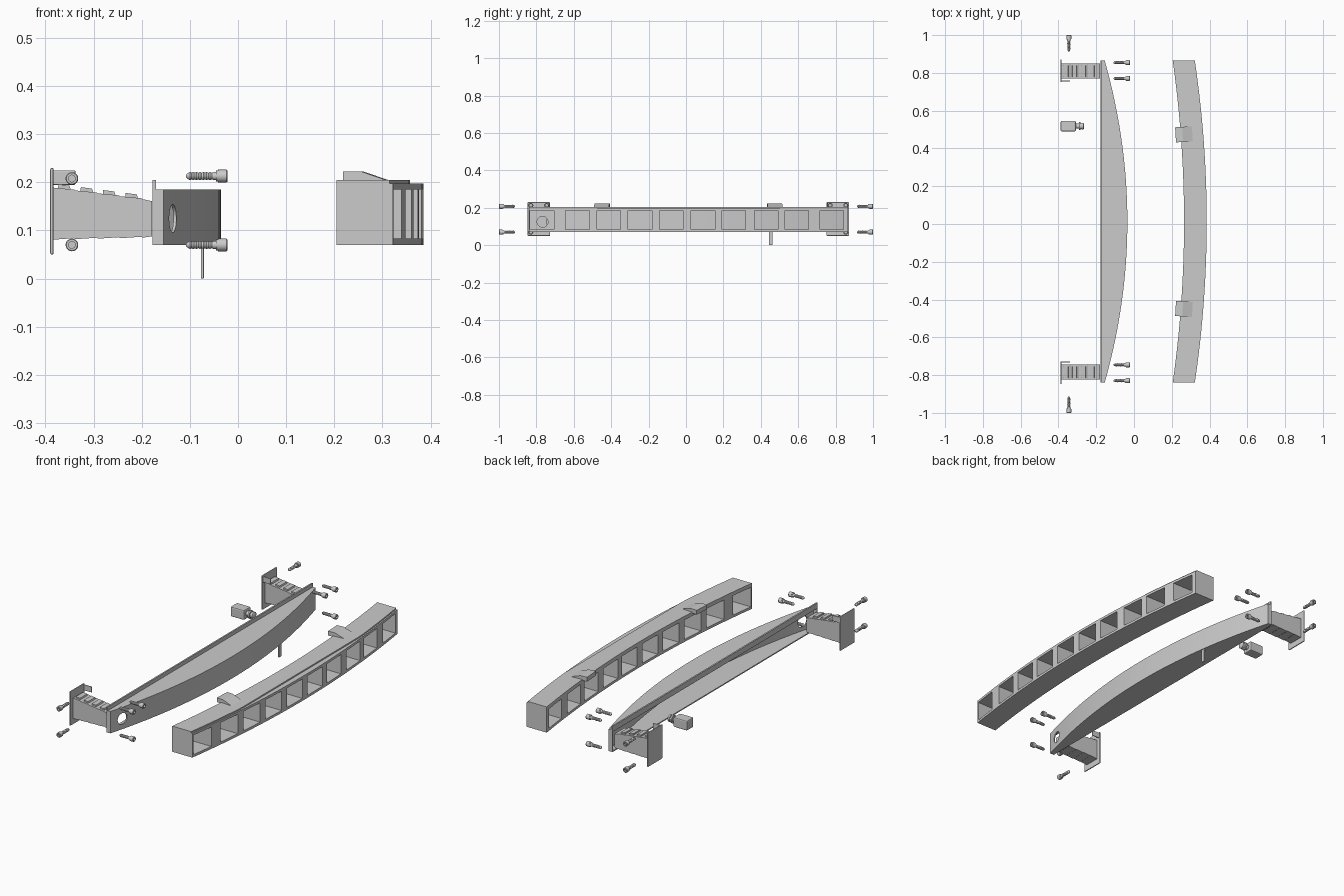
import bpy, bmesh, math
from mathutils import Matrix, Vector

if "Cube" in bpy.data.objects:
    bpy.data.objects.remove(bpy.data.objects["Cube"])

C = 0.0125                      # symmetry line of the assembly along y


def finish(name, bm):
    bmesh.ops.recalc_face_normals(bm, faces=bm.faces)
    me = bpy.data.meshes.new(name)
    bm.to_mesh(me)
    bm.free()
    ob = bpy.data.objects.new(name, me)
    bpy.context.collection.objects.link(ob)
    return ob


def prism(name, pts, a, b, axis='z'):
    """Extrude a 2D outline from a to b (outline is xy for z, xz for y)."""
    bm = bmesh.new()
    put = (lambda p, w: (p[0], p[1], w)) if axis == 'z' else (lambda p, w: (p[0], w, p[1]))
    lo = [bm.verts.new(put(p, a)) for p in pts]
    hi = [bm.verts.new(put(p, b)) for p in pts]
    bm.faces.new(lo)
    bm.faces.new(hi)
    n = len(pts)
    for i in range(n):
        j = (i + 1) % n
        bm.faces.new((lo[i], lo[j], hi[j], hi[i]))
    return finish(name, bm)


def add_box(bm, x0, x1, y0, y1, z0, z1):
    m = Matrix.Translation(((x0 + x1) / 2, (y0 + y1) / 2, (z0 + z1) / 2)) @ \
        Matrix.Diagonal((x1 - x0, abs(y1 - y0), z1 - z0, 1))
    bmesh.ops.create_cube(bm, size=1, matrix=m)


def box(name, *dims, bevel=0):
    bm = bmesh.new()
    add_box(bm, *dims)
    ob = finish(name, bm)
    if bevel:
        mod = ob.modifiers.new("bevel", 'BEVEL')
        mod.width, mod.segments = bevel, 2
    return ob


def lathe(name, profile, loc, direction, sides=20):
    """Spin (distance, radius) pairs round an axis."""
    bm = bmesh.new()
    rings = [[bm.verts.new((r * math.cos(2 * math.pi * k / sides),
                            r * math.sin(2 * math.pi * k / sides), d)) for k in range(sides)]
             for d, r in profile]
    bm.faces.new(rings[0])
    bm.faces.new(rings[-1])
    for p, q in zip(rings, rings[1:]):
        for k in range(sides):
            j = (k + 1) % sides
            bm.faces.new((p[k], p[j], q[j], q[k]))
    rot = Vector(direction).to_track_quat('Z', 'Y').to_matrix().to_4x4()
    bm.transform(Matrix.Translation(loc) @ rot)
    ob = finish(name, bm)
    for o in bpy.context.selected_objects:
        o.select_set(False)
    ob.select_set(True)
    bpy.context.view_layer.objects.active = ob
    bpy.ops.object.shade_smooth_by_angle(angle=math.radians(35))
    return ob


def cut(ob, cutter):
    mod = ob.modifiers.new("cut", 'BOOLEAN')
    mod.operation, mod.object, mod.solver = 'DIFFERENCE', cutter, 'EXACT'
    cutter.hide_render = True
    cutter.hide_viewport = True
    cutter.display_type = 'WIRE'


HALF = 0.8525
YS = [C - HALF + 2 * HALF * i / 40 for i in range(41)]


def arc(mid, drop, y):
    return mid - drop * ((y - C) / HALF) ** 2


def band(front, back):
    return [(front(y), y) for y in YS] + [(back(y), y) for y in reversed(YS)]


# Foam absorber: curved bar with a row of open pockets
outer = lambda y: arc(0.385, 0.063, y)
inner = lambda y: arc(0.265, 0.060, y)
foam = prism("foam_absorber", band(outer, inner), 0.07, 0.198)
bm = bmesh.new()
for yc in (-0.77, -0.58, -0.412, -0.246, -0.078, 0.091, 0.255, 0.43, 0.592, 0.78):
    add_box(bm, 0.1, 0.5, yc - 0.063, yc + 0.063, 0.083, 0.185)
cut(foam, finish("pocket_cutter", bm))
prism("foam_top_pad", band(lambda y: min(outer(y) - 0.007, 0.357), inner), 0.198, 0.205)

# Sloped locating clips on top of the foam
for s in (-1, 1):
    y = C + s * 0.462
    clip = prism("foam_clip", [(0.22, 0.2), (0.22, 0.223), (0.257, 0.223), (0.312, 0.204), (0.312, 0.2)],
                 -0.04, 0.04, 'y')
    clip.matrix_world = Matrix.Translation((0.262, y, 0)) @ Matrix.Rotation(s * 0.06, 4, 'Z') @ \
        Matrix.Translation((-0.262, 0, 0))

# Bumper beam: channel open at the back
face = lambda y: arc(-0.035, 0.120, y)
skin = lambda y: face(y) - 0.006
back = lambda y: -0.178
prism("beam_top", band(face, back), 0.179, 0.185)
prism("beam_bottom", band(face, back), 0.07, 0.076)
wall = prism("beam_front_wall", band(face, skin), 0.076, 0.179)
cut(wall, lathe("hole_cutter", [(-0.1, 0.029), (0.1, 0.029)], (-0.13, -0.767, 0.125), (1, 0, 0), 32))
box("beam_lip", -0.178, -0.170, YS[0], YS[-1], 0.176, 0.205)
for y0, y1 in ((YS[0], YS[0] + 0.006), (YS[-1] - 0.006, YS[-1])):
    box("beam_end_cap", -0.178, -0.155, y0, y1, 0.07, 0.185)

# Thin tab hanging under the beam
box("hanging_tab", -0.077, -0.071, 0.443, 0.463, 0.0, 0.074, bevel=0.002)

# Bolt profile: tapered tip, threads, washer, head with socket
BOLT = [(0, 0.003), (0.004, 0.006)]
for k in range(7):
    BOLT += [(0.008 + k * 0.007, 0.0085), (0.0115 + k * 0.007, 0.0068)]
BOLT += [(0.058, 0.0085), (0.062, 0.0085), (0.062, 0.0115), (0.066, 0.0115), (0.066, 0.0132),
         (0.084, 0.0132), (0.086, 0.0115), (0.086, 0.007), (0.077, 0.007)]

# Crash boxes, mounting plates and bolts at both ends
for s in (-1, 1):
    side = lambda d: C + s * d

    # stepped crash box
    top, low = [], []
    for i in range(5):
        x0 = -0.384 + i * 0.0465
        x1 = min(x0 + 0.0465, -0.176)
        t, b = 0.189 - 0.006 * i, 0.081 + 0.001 * i
        top += [(x0, t), (x1 - 0.003, t - 0.004)]
        low += [(x0, b), (x1 - 0.003, b + 0.003)]
        if i < 4:
            y0, y1 = sorted((side(0.767), side(0.827)))
            prism("crash_box_rib", [(x0 + 0.010, t - 0.006), (x0 + 0.011, t + 0.007),
                                    (x0 + 0.034, t + 0.004), (x0 + 0.038, t - 0.008)], y0, y1, 'y')
    y0, y1 = sorted((side(0.757), side(0.837)))
    prism("crash_box", top + low[::-1], y0, y1, 'y')

    # mounting plate and its ear
    y0, y1 = sorted((side(0.739), side(0.859)))
    box("mounting_plate", -0.39, -0.383, y0, y1, 0.05, 0.23, bevel=0.003)
    y0, y1 = sorted((side(0.741), side(0.747)))
    box("plate_ear", -0.385, -0.338, y0, y1, 0.195, 0.225, bevel=0.002)

    # bolts facing forward, then bolts from the side
    for d, z in ((0.842, 0.213), (0.758, 0.213), (0.842, 0.07)):
        lathe("front_bolt", BOLT, (-0.108, side(d), z), (1, 0, 0))
    for z in (0.208, 0.07):
        lathe("side_bolt", BOLT, (-0.345, s * 0.914, z), (0, s, 0))

# Threaded towing insert
box("tow_block", -0.388, -0.308, 0.49, 0.546, 0.115, 0.167, bevel=0.006)
lathe("tow_stud", [(0, 0.013), (0.018, 0.013), (0.018, 0.021), (0.026, 0.021), (0.027, 0.015),
                   (0.032, 0.015), (0.033, 0.018), (0.042, 0.018), (0.046, 0.011)],
      (-0.31, 0.518, 0.141), (1, 0, 0))
